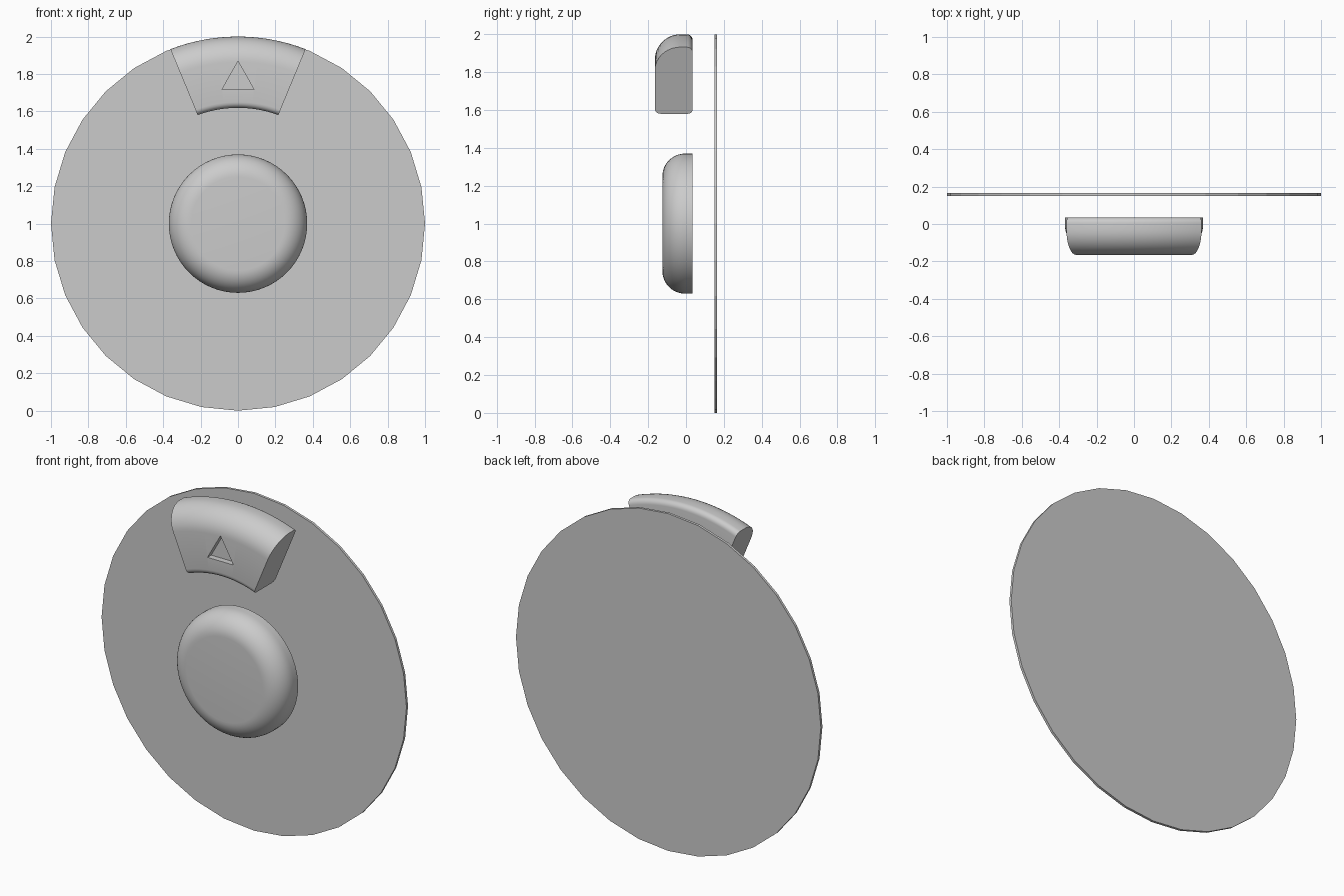
import bpy, bmesh
from math import sin, cos, pi, radians, asin

if "Cube" in bpy.data.objects:
    bpy.data.objects.remove(bpy.data.objects["Cube"])

CZ = 1.0  # height of the dial axis


def finish(name, bm, smooth=True):
    bmesh.ops.recalc_face_normals(bm, faces=bm.faces)
    me = bpy.data.meshes.new(name)
    bm.to_mesh(me)
    bm.free()
    ob = bpy.data.objects.new(name, me)
    bpy.context.collection.objects.link(ob)
    if smooth:
        smooth_sharp(ob)
    return ob


def smooth_sharp(ob):
    bpy.ops.object.select_all(action='DESELECT')
    ob.select_set(True)
    bpy.context.view_layer.objects.active = ob
    bpy.ops.object.shade_smooth_by_angle(angle=radians(35))


def fillet(cx, cy, rad, a0, a1, n):
    return [(cx + rad * cos(radians(a0 + (a1 - a0) * i / n)),
             cy + rad * sin(radians(a0 + (a1 - a0) * i / n))) for i in range(n + 1)]


def prism(name, pts, y0, y1, smooth=True):
    """Extrude an (x, z) outline from y0 to y1."""
    bm = bmesh.new()
    a = [bm.verts.new((x, y0, z)) for x, z in pts]
    b = [bm.verts.new((x, y1, z)) for x, z in pts]
    bm.faces.new(a)
    bm.faces.new(b)
    n = len(pts)
    for i in range(n):
        bm.faces.new((a[i], a[(i + 1) % n], b[(i + 1) % n], b[i]))
    return finish(name, bm, smooth)


# Thin 32-sided backing disc
prism("backing_disc", [(sin(2 * pi * i / 32), CZ + cos(2 * pi * i / 32)) for i in range(32)],
      0.15, 0.165, False)

# Round centre button: revolved profile with a soft front edge
profile = [(0.37, 0.035)] + fillet(0.25, -0.005, 0.12, 0, -90, 12)
bm = bmesh.new()
N = 64
rings = [[bm.verts.new((r * cos(2 * pi * i / N), y, CZ + r * sin(2 * pi * i / N)))
          for i in range(N)] for r, y in profile]
for p, q in zip(rings, rings[1:]):
    for i in range(N):
        bm.faces.new((p[i], p[(i + 1) % N], q[(i + 1) % N], q[i]))
bm.faces.new(rings[0])
bm.faces.new(rings[-1])
finish("centre_button", bm)

# Ring segment button: (radius, y) section swept around the axis, ends parallel to 22.5 degree lines
GAP, STEPS = 0.023, 24
section = (fillet(0.865, -0.03, 0.135, -90, 0, 12) + fillet(0.97, 0.005, 0.03, 0, 90, 5)
           + fillet(0.644, 0.01, 0.025, 90, 180, 5) + fillet(0.65, -0.134, 0.031, 180, 270, 5))
bm = bmesh.new()
slices = []
for k in range(STEPS + 1):
    t = 2 * k / STEPS - 1
    row = []
    for r, y in section:
        a = t * (radians(22.5) - asin(GAP / r))
        row.append(bm.verts.new((r * sin(a), y, CZ + r * cos(a))))
    slices.append(row)
M = len(section)
for p, q in zip(slices, slices[1:]):
    for i in range(M):
        bm.faces.new((p[i], p[(i + 1) % M], q[(i + 1) % M], q[i]))
bm.faces.new(slices[0])
bm.faces.new(slices[-1])
segment = finish("arrow_button", bm, False)

# Triangular recess in the segment's face
cutter = prism("arrow_cutter", [(0, 1.868), (0.085, 1.718), (-0.085, 1.718)], -0.3, -0.13, False)
cutter.hide_render = True
mod = segment.modifiers.new("recess", 'BOOLEAN')
mod.operation = 'DIFFERENCE'
mod.solver = 'EXACT'
mod.object = cutter
bpy.context.view_layer.objects.active = segment
bpy.ops.object.modifier_apply(modifier="recess")
bpy.data.objects.remove(cutter)
smooth_sharp(segment)
